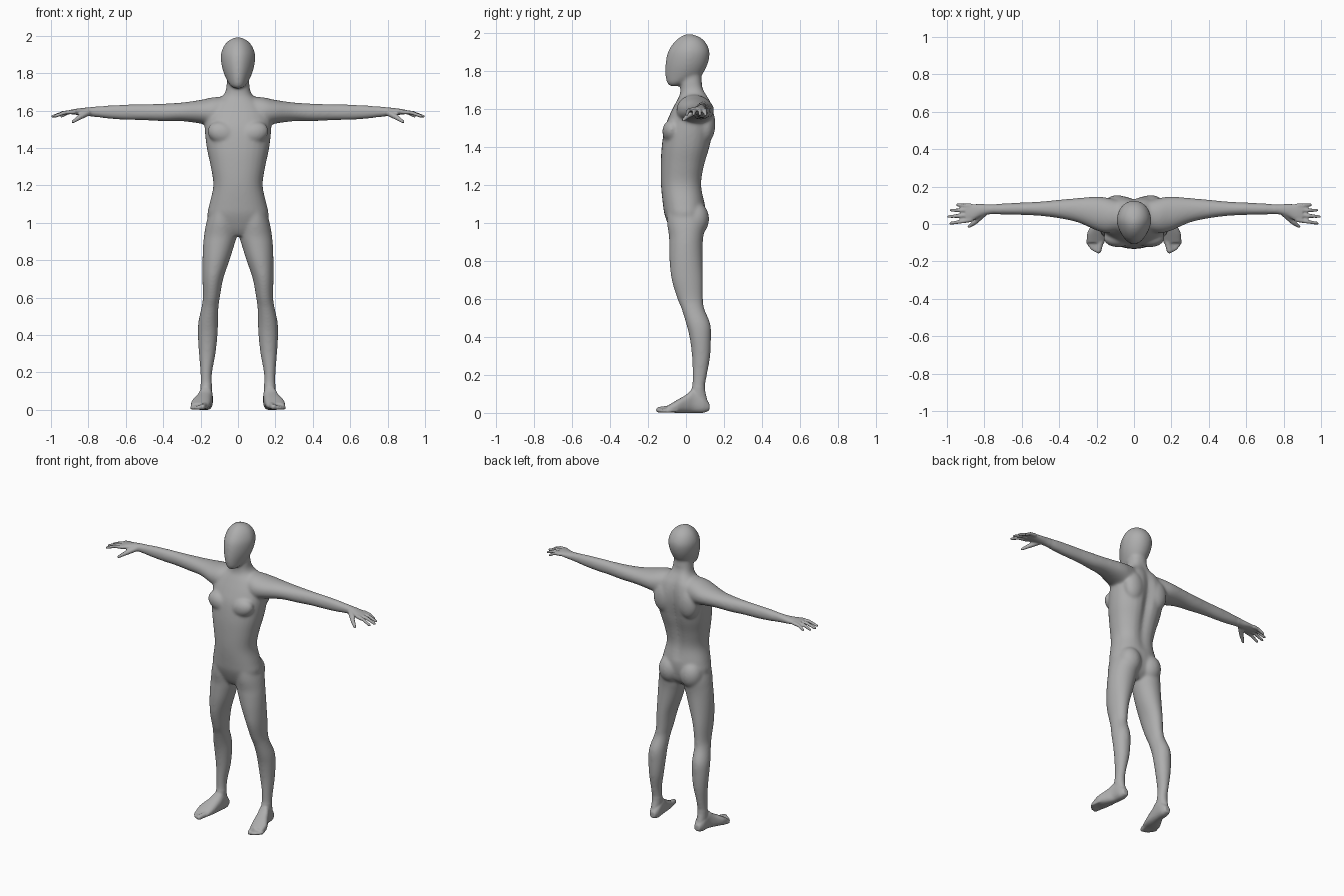
import bpy, bmesh, math
from mathutils import Vector, Matrix

if "Cube" in bpy.data.objects:
    bpy.data.objects.remove(bpy.data.objects["Cube"])

SIDES = 28
skin = bpy.data.materials.new("grey skin")
skin.diffuse_color = (0.42, 0.42, 0.42, 1)
skin.use_nodes = True
skin.node_tree.nodes["Principled BSDF"].inputs["Base Color"].default_value = skin.diffuse_color
bm = bmesh.new()


def spline(rows, steps=5):
    """Catmull-Rom interpolation through section rows."""
    out = []
    for i in range(len(rows) - 1):
        p0, p1, p2 = rows[max(i - 1, 0)], rows[i], rows[i + 1]
        p3 = rows[min(i + 2, len(rows) - 1)]
        for s in range(steps):
            t = s / steps
            out.append([0.5 * (2 * b + (c - a) * t + (2 * a - 5 * b + 4 * c - d) * t * t
                               + (3 * b - a - 3 * c + d) * t ** 3)
                        for a, b, c, d in zip(p0, p1, p2, p3)])
    return out + [list(rows[-1])]


def loft(rows, place, power=2.0, taper=0.0, groove=None):
    """Skin rings given as (t, a0, a1, b0, b1); place maps (a, b, t) to a point."""
    rings = []
    for t, a0, a1, b0, b1 in spline(rows):
        ring = []
        for k in range(SIDES):
            ang = 2 * math.pi * k / SIDES
            c, s = math.cos(ang), math.sin(ang)
            u = math.copysign(abs(c) ** (2 / power), c)
            v = math.copysign(abs(s) ** (2 / power), s)
            a = (a0 + a1) / 2 + (a1 - a0) / 2 * u * (1 + taper * min(v, 0))
            b = (b0 + b1) / 2 + (b1 - b0) / 2 * v
            if groove:
                b += groove(a, v, t)
            ring.append(bm.verts.new(place(a, b, t)))
        rings.append(ring)
    for lo, hi in zip(rings, rings[1:]):
        for k in range(SIDES):
            n = (k + 1) % SIDES
            bm.faces.new((lo[k], lo[n], hi[n], hi[k]))
    bm.faces.new(rings[0][::-1])
    bm.faces.new(rings[-1])


def ball(centre, radii, tilt=0.0):
    m = Matrix.Translation(centre) @ Matrix.Rotation(tilt, 4, 'Y') @ Matrix.Diagonal((*radii, 1))
    bmesh.ops.create_uvsphere(bm, u_segments=20, v_segments=14, radius=1, matrix=m)


def digit(points, r0, r1):
    """Tapered finger or toe made of cones with round joints."""
    n = len(points) - 1
    for i, (p, q) in enumerate(zip(points, points[1:])):
        p, q = Vector(p), Vector(q)
        ra, rb = r0 + (r1 - r0) * i / n, r0 + (r1 - r0) * (i + 1) / n
        m = Matrix.Translation((p + q) / 2) @ (q - p).to_track_quat('Z', 'Y').to_matrix().to_4x4()
        bmesh.ops.create_cone(bm, cap_ends=True, segments=14, radius1=ra, radius2=rb,
                              depth=(q - p).length, matrix=m)
        ball(p, (ra,) * 3)
        ball(q, (rb,) * 3)


def upright(a, b, t):
    return (a, b, t)


# torso and neck: height, half width, front, back
torso = [(.93, .06, -.06, .05), (.97, .135, -.085, .085), (1.04, .163, -.112, .1),
         (1.1, .153, -.122, .1), (1.2, .132, -.132, .088), (1.3, .146, -.133, .104),
         (1.4, .167, -.128, .133), (1.5, .178, -.112, .152), (1.57, .175, -.085, .152),
         (1.63, .14, -.055, .138), (1.67, .09, -.034, .117), (1.7, .068, -.03, .098),
         (1.74, .061, -.03, .084), (1.8, .055, -.03, .08)]


def spine(a, v, t):
    fade = max(0, 1 - abs(t - 1.42) / .32)
    return -.03 * fade ** .6 * math.exp(-(a / .035) ** 2) if v > 0 else 0


loft([(z, -w, w, f, b) for z, w, f, b in torso], upright, power=2.25, groove=spine)

# head
head = [(1.718, .02, -.085, -.04), (1.735, .042, -.1, .0), (1.77, .064, -.108, .075),
        (1.82, .083, -.109, .108), (1.87, .092, -.103, .123), (1.91, .09, -.09, .122),
        (1.95, .073, -.062, .102), (1.978, .045, -.03, .07), (1.992, .012, .0, .03)]
loft([(z, -w, w, f, b) for z, w, f, b in head], upright, power=2.1, taper=.22)

leg = [(1.08, .02, .145, -.1, .08), (1.0, .008, .17, -.1, .1), (.93, .007, .182, -.09, .092),
       (.88, .02, .187, -.089, .088), (.8, .045, .19, -.087, .088), (.7, .079, .19, -.076, .09),
       (.6, .097, .188, -.046, .09), (.55, .104, .195, -.025, .096), (.47, .107, .212, .0, .128),
       (.4, .109, .215, .018, .132), (.3, .12, .209, .031, .128), (.2, .138, .201, .034, .111),
       (.13, .139, .2, .03, .1), (.06, .14, .2, .005, .115)]
foot = [(.123, .148, .185, .012, .05), (.09, .135, .2, .0, .09), (.04, .135, .207, .0, .125),
        (.0, .139, .225, .0, .095), (-.05, .145, .25, .0, .066), (-.1, .158, .25, .004, .036)]
arm = [(.08, -.04, .125, 1.52, 1.675), (.14, -.05, .14, 1.515, 1.67), (.2, -.035, .147, 1.53, 1.657),
       (.3, .008, .139, 1.543, 1.643), (.4, .03, .13, 1.543, 1.637), (.5, .043, .12, 1.548, 1.634),
       (.6, .048, .115, 1.55, 1.632), (.7, .05, .11, 1.557, 1.627), (.77, .052, .105, 1.567, 1.62),
       (.82, .04, .107, 1.572, 1.615), (.87, .014, .106, 1.578, 1.609), (.9, .014, .1, 1.581, 1.603)]
fingers = [(.014, .004, .98), (.04, .04, .99), (.066, .074, .978), (.09, .102, .945)]
toes = [(.19, -.142, .016), (.209, -.138, .0115), (.224, -.128, .011), (.237, -.114, .0105),
        (.247, -.097, .01)]

for s in (1, -1):
    # legs, buttocks and calves
    loft([(-r[0], *r[1:]) for r in leg], lambda a, b, t: (s * a, b, -t))
    ball((s * .078, .052, 1.02), (.075, .07, .09))
    # foot and toes
    loft(foot, lambda a, b, t: (s * a, t, b), power=2.5)
    for x, y, r in toes:
        digit([(s * (x - .012), y + .05, r + .006), (s * x, y, r)], r * 1.1, r)
    # arm, shoulder blade and chest muscle
    loft(arm, lambda a, b, t: (s * t, a, b), power=2.1)
    ball((s * .09, .105, 1.52), (.07, .05, .1))
    ball((s * .085, -.075, 1.48), (.08, .05, .06), -s * .3)
    # fingers and thumb
    for y0, y1, x1 in fingers:
        digit([(s * .875, y0 + .008, 1.593), (s * (.875 + x1) / 2, (y0 + y1) / 2 + .003, 1.589),
               (s * x1, y1, 1.569)], .0125, .0085)
    digit([(s * .805, .055, 1.588), (s * .85, .01, 1.562), (s * .882, -.014, 1.54)], .018, .009)

bmesh.ops.recalc_face_normals(bm, faces=bm.faces)
mesh = bpy.data.meshes.new("body")
bm.to_mesh(mesh)
bm.free()
body = bpy.data.objects.new("body", mesh)
bpy.context.collection.objects.link(body)
bpy.context.view_layer.objects.active = body
body.select_set(True)

# fuse all parts into one skin
fuse = body.modifiers.new("fuse", 'REMESH')
fuse.mode = 'VOXEL'
fuse.voxel_size = .006
bpy.ops.object.modifier_apply(modifier="fuse")

# blend joints strongly on the trunk and limbs, lightly on hands and feet
group = body.vertex_groups.new(name="blend")
for v in body.data.vertices:
    broad = abs(v.co.x) < .75 and v.co.z > .14
    group.add([v.index], 1 if broad else .1, 'REPLACE')
blend = body.modifiers.new("blend", 'SMOOTH')
blend.factor = .5
blend.iterations = 30
blend.vertex_group = "blend"
bpy.ops.object.modifier_apply(modifier="blend")

body.data.materials.clear()
body.data.materials.append(skin)
for p in body.data.polygons:
    p.material_index = 0
bpy.ops.object.shade_smooth()
